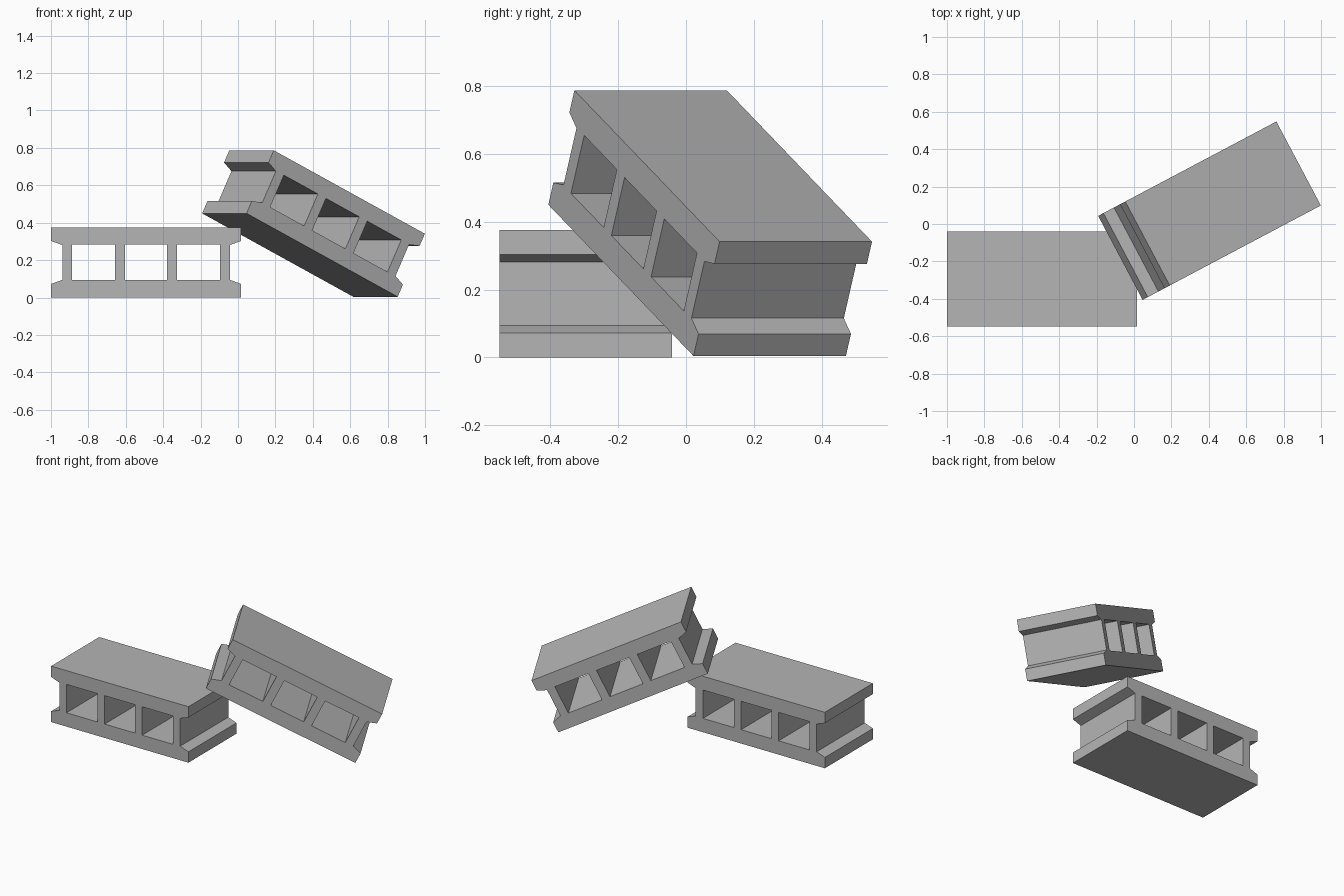
import bpy, bmesh, math
from mathutils import Matrix, Vector

if "Cube" in bpy.data.objects:
    bpy.data.objects.remove(bpy.data.objects["Cube"], do_unlink=True)

# Half sizes of one block
HX, HY, HZ = 0.5085, 0.254, 0.1875

concrete = bpy.data.materials.new("concrete_grey")
concrete.use_nodes = True
colour = (0.46, 0.46, 0.46, 1)
concrete.diffuse_color = colour
concrete.node_tree.nodes["Principled BSDF"].inputs["Base Color"].default_value = colour


def add_loop(bm, points):
    """Closed edge loop in the front plane of the block."""
    verts = [bm.verts.new((x, -HY, z)) for x, z in points]
    return [bm.edges.new((v, verts[i - 1])) for i, v in enumerate(verts)]


def hollow_block(name, matrix):
    bm = bmesh.new()
    # Outline with a flared recess at each end
    quarter = [(0.448, 0.093), (HX, 0.115), (HX, HZ)]
    right = [(x, -z) for x, z in reversed(quarter)] + quarter
    edges = add_loop(bm, right + [(-x, -z) for x, z in right])
    # Three square cores
    for x0, x1 in ((-0.395, -0.166), (-0.112, 0.112), (0.166, 0.395)):
        edges += add_loop(bm, [(x0, -0.095), (x1, -0.095), (x1, 0.095), (x0, 0.095)])
    bmesh.ops.triangle_fill(bm, edges=edges, use_beauty=True, normal=(0, -1, 0))
    # Extrude the section through the depth
    result = bmesh.ops.extrude_face_region(bm, geom=bm.faces[:], use_keep_orig=True)
    moved = [g for g in result["geom"] if isinstance(g, bmesh.types.BMVert)]
    bmesh.ops.translate(bm, verts=moved, vec=(0, 2 * HY, 0))
    bmesh.ops.recalc_face_normals(bm, faces=bm.faces[:])
    mesh = bpy.data.meshes.new(name)
    bm.to_mesh(mesh)
    bm.free()
    mesh.materials.append(concrete)
    block = bpy.data.objects.new(name, mesh)
    bpy.context.collection.objects.link(block)
    block.matrix_world = matrix


# Block lying flat
hollow_block("flat_block", Matrix.Translation((HX - 1, -0.295, HZ)))

# Block leaning on it, placed by its low front top corner
turn = Matrix.Rotation(math.radians(27.9), 4, "Z") @ Matrix.Rotation(math.radians(26), 4, "Y")
centre = Vector((0.999, 0.099, 0.341)) - turn @ Vector((HX, -HY, HZ))
hollow_block("leaning_block", Matrix.Translation(centre) @ turn)
